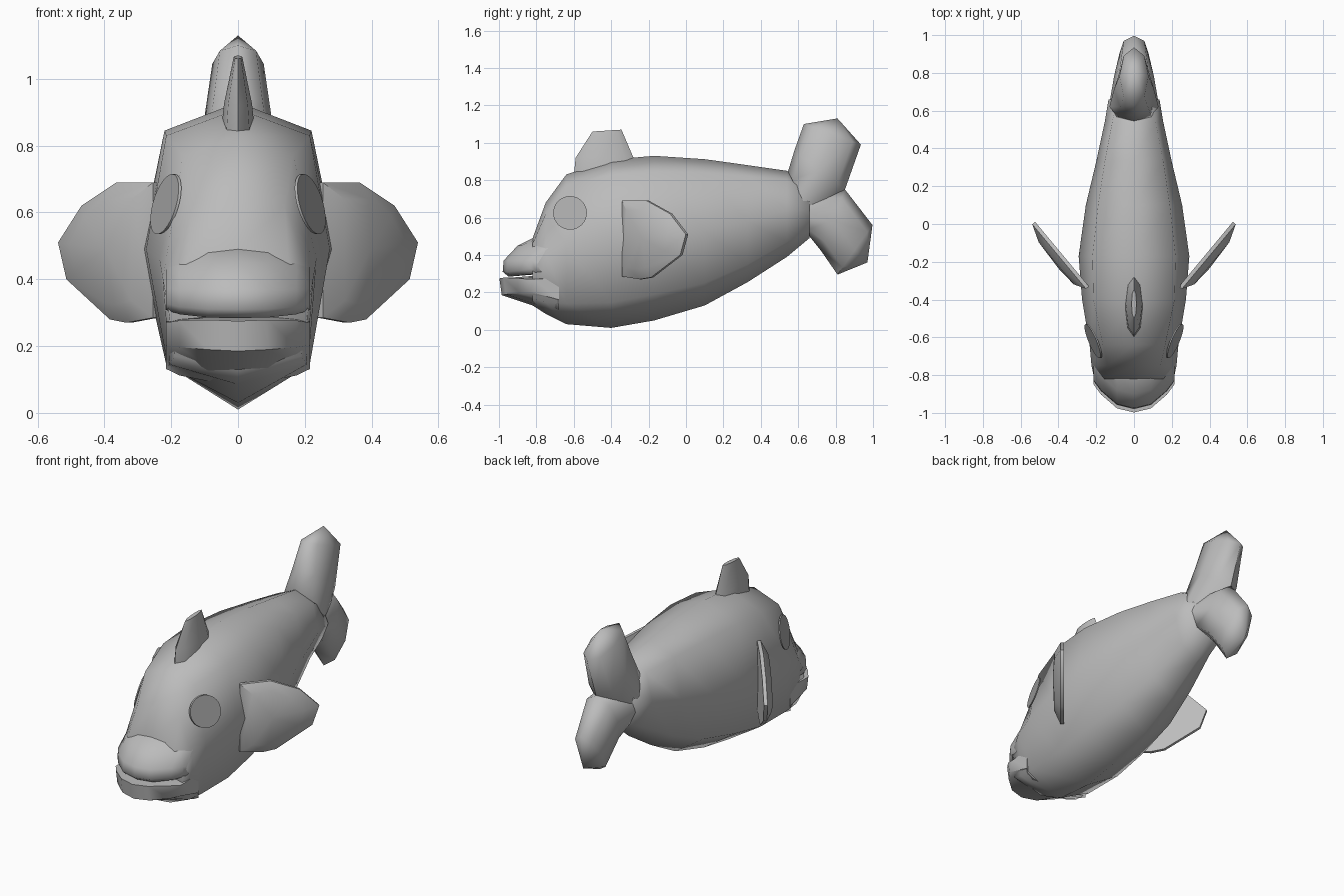
import bpy, bmesh, math
from mathutils import Vector

if "Cube" in bpy.data.objects:
    bpy.data.objects.remove(bpy.data.objects["Cube"])


def material(name, value):
    m = bpy.data.materials.new(name)
    m.diffuse_color = (value, value, value, 1)
    m.use_nodes = True
    m.node_tree.nodes["Principled BSDF"].inputs["Base Color"].default_value = m.diffuse_color
    return m


SKIN = material("grey skin", 0.5)
EYE = material("eye grey", 0.42)


def loft(name, rings, mat=SKIN, angle=55):
    """Skin closed rings of equal length; a one-point ring makes a tip."""
    bm = bmesh.new()
    rows = [[bm.verts.new(p) for p in r] for r in rings]
    for a, b in zip(rows, rows[1:]):
        n = len(a)
        for i in range(n):
            j = (i + 1) % n
            if len(b) == 1:
                bm.faces.new((a[i], a[j], b[0]))
            else:
                bm.faces.new((a[i], a[j], b[j], b[i]))
    for row in (rows[0], rows[-1]):
        if len(row) > 2:
            bm.faces.new(row)
    bmesh.ops.recalc_face_normals(bm, faces=bm.faces)
    me = bpy.data.meshes.new(name)
    bm.to_mesh(me)
    bm.free()
    ob = bpy.data.objects.new(name, me)
    bpy.context.collection.objects.link(ob)
    me.materials.append(mat)
    bpy.ops.object.select_all(action='DESELECT')
    ob.select_set(True)
    bpy.context.view_layer.objects.active = ob
    bpy.ops.object.shade_smooth_by_angle(angle=math.radians(angle))
    return ob


# Body: y, top, shoulder x/z, flank x/z, belly x/z, keel
stations = [
    (-.82, .49, .15, .46, .21, .32, .19, .17, .13),
    (-.75, .68, .14, .62, .225, .40, .205, .145, .085),
    (-.64, .83, .165, .77, .235, .46, .21, .14, .03),
    (-.40, .91, .215, .83, .275, .49, .215, .145, .01),
    (-.17, .93, .22, .845, .293, .49, .21, .19, .05),
    (.10, .912, .19, .84, .255, .53, .18, .25, .13),
    (.33, .88, .155, .82, .20, .58, .14, .35, .255),
    (.54, .85, .115, .80, .155, .64, .10, .47, .39),
    (.66, .76, .09, .74, .135, .64, .09, .53, .49)]
rings = []
for y, top, sx, sz, mx, mz, lx, lz, keel in stations:
    half = [(sx, sz), (mx, mz), (lx, lz)]
    pts = [(0, top)] + half + [(0, keel)] + [(-x, z) for x, z in half[::-1]]
    rings.append([(x, y, z) for x, z in pts])
loft("body", rings, angle=80)


# Lips: side profiles swept across the mouth
def lip(name, profile, raise_z):
    out = []
    for x in (-.215, -.175, -.09, 0, .09, .175, .215):
        t = abs(x) / .215
        back, k = .15 * t ** 2.2, .25 * t ** 4
        zc = sum(z for _, z in profile) / len(profile)
        out.append([(x, min(y + back, -.68), z + (zc - z) * k + raise_z * t)
                    for y, z in profile])
    loft(name, out)


lip("upper_lip", [(-.70, .52), (-.82, .49), (-.90, .45), (-.975, .37),
                  (-.98, .31), (-.95, .285), (-.83, .295), (-.70, .30)], 0)
lip("lower_lip", [(-.70, .27), (-.83, .285), (-.96, .275), (-.998, .275),
                  (-.985, .185), (-.82, .13), (-.70, .09)], .01)


# Tail lobes: rounded sections between a leading and a trailing point
def oval(a, b, w, n=8):
    a, b = Vector(a), Vector(b)
    mid, half = (a + b) / 2, (a - b) / 2
    out = []
    for i in range(n):
        t = math.tau * i / n
        p = mid + half * math.cos(t)
        out.append((w * math.sin(t), p.x, p.y))
    return out


loft("upper_tail_lobe", [oval((.545, .845), (.70, .55), .13),
                         oval((.58, .96), (.85, .75), .105),
                         oval((.63, 1.10), (.935, .99), .077),
                         [(0, .81, 1.13)]])
loft("lower_tail_lobe", [oval((.66, .50), (.62, .75), .13),
                         oval((.72, .425), (.85, .75), .105),
                         oval((.81, .295), (.997, .56), .077),
                         [(0, .97, .36)]])

# Back fin
loft("back_fin", [oval((-.60, .82), (-.26, .87), .05),
                  oval((-.59, .92), (-.285, .93), .042),
                  oval((-.50, 1.06), (-.345, 1.07), .013)])

# Side fins: bulged plates sweeping back and outward
outline = [(.25, .69), (.36, .69), (.465, .62), (.535, .51),
           (.51, .40), (.38, .28), (.33, .27), (.25, .285)]
for side, label in ((1, "right"), (-1, "left")):
    def point(x, z, off):
        y = -.34 + (x - .25) * 1.2
        return (side * (x + off * .77), y - off * .64, z)

    cx, cz = .36, .49
    inner = [point(x, z, -.015) for x, z in outline]
    rim = [point(x, z, .005) for x, z in outline]
    mid = [point(cx + (x - cx) * .65, cz + (z - cz) * .75, .04)
           for x, z in outline]
    loft(label + "_fin", [inner, rim, mid, [point(cx, cz, .048)]], angle=40)

    # Eye: thin disc lying on the slanted cheek
    def eye_ring(r, off):
        out = []
        for i in range(32):
            t = math.tau * i / 32
            dy, dz = r * math.cos(t), r * math.sin(t)
            out.append((side * (.212 + .4 * dy - .25 * dz + off),
                        -.62 + dy, .625 + dz))
        return out
    loft(label + "_eye", [eye_ring(.09, 0), eye_ring(.09, .008)], EYE, 30)
